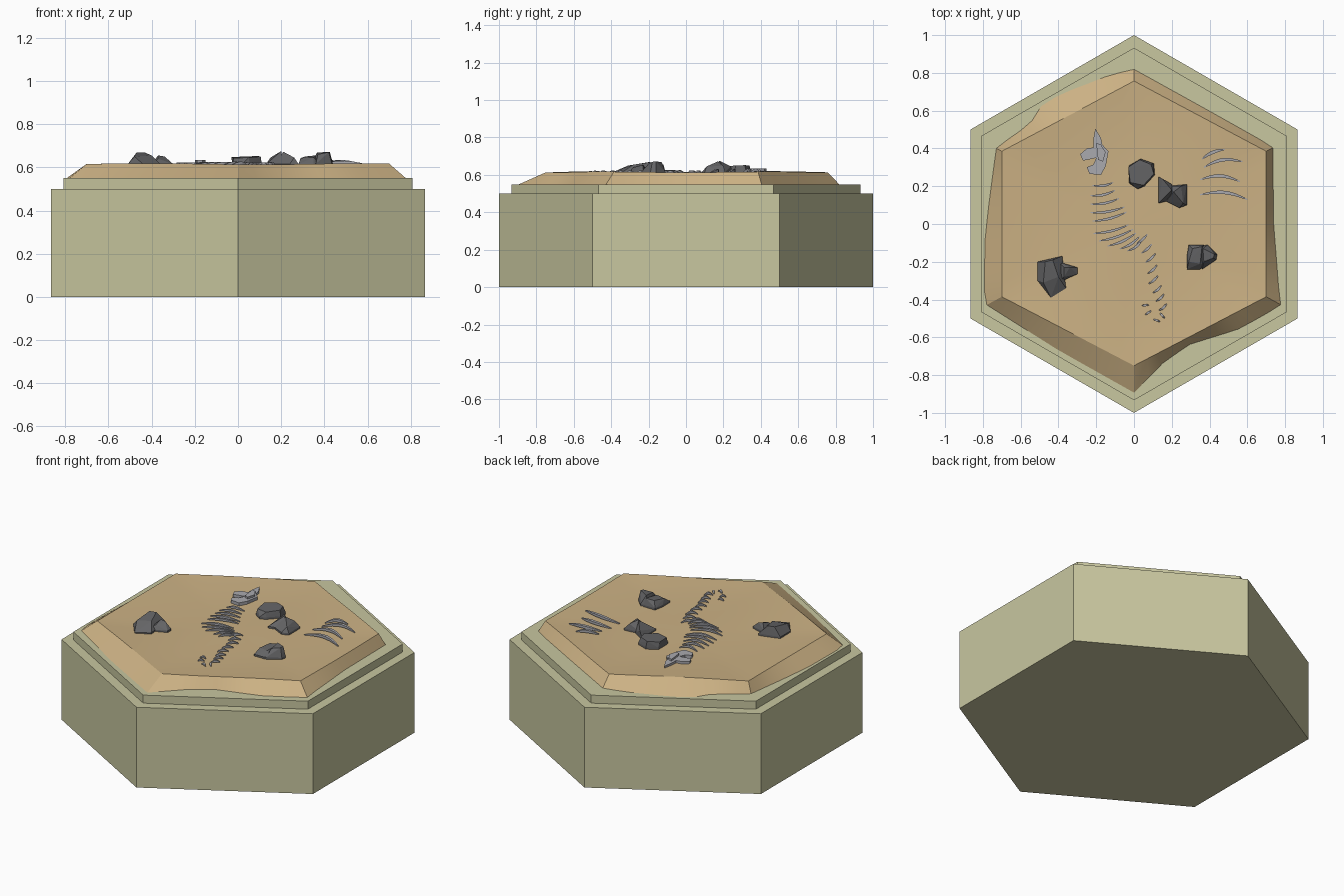
import bpy, bmesh, math
from mathutils import Vector

if "Cube" in bpy.data.objects:
    bpy.data.objects.remove(bpy.data.objects["Cube"])


def material(name, rgb):
    m = bpy.data.materials.new(name)
    m.diffuse_color = (*rgb, 1)
    m.use_nodes = True
    m.node_tree.nodes["Principled BSDF"].inputs["Base Color"].default_value = m.diffuse_color
    return m


STONE = material("pale_stone", (0.58, 0.57, 0.35))
SAND = material("sand", (0.60, 0.44, 0.23))
ROCK = material("dark_rock", (0.13, 0.13, 0.135))
BONE = material("bone", (0.40, 0.40, 0.43))


def finish(bm, name, mat, smooth=None):
    bmesh.ops.recalc_face_normals(bm, faces=bm.faces)
    me = bpy.data.meshes.new(name)
    bm.to_mesh(me)
    bm.free()
    ob = bpy.data.objects.new(name, me)
    bpy.context.collection.objects.link(ob)
    me.materials.append(mat)
    if smooth:
        bpy.ops.object.select_all(action='DESELECT')
        bpy.context.view_layer.objects.active = ob
        ob.select_set(True)
        bpy.ops.object.shade_smooth_by_angle(angle=math.radians(smooth))
    return ob


def prism(bm, outline, z0, z1):
    lo = [bm.verts.new((x, y, z0)) for x, y in outline]
    hi = [bm.verts.new((x, y, z1)) for x, y in outline]
    n = len(lo)
    bm.faces.new(lo)
    bm.faces.new(hi)
    for i in range(n):
        bm.faces.new((lo[i], lo[(i + 1) % n], hi[(i + 1) % n], hi[i]))


# Hexagonal base and its raised step
for name, r, z0, z1 in (("hex_base", 1, 0, 0.5), ("hex_step", 0.933, 0.5, 0.55)):
    bm = bmesh.new()
    prism(bm, [(r * math.sin(i * math.pi / 3), r * math.cos(i * math.pi / 3)) for i in range(6)], z0, z1)
    finish(bm, name, STONE)


# Gently dished sand height
def height(x, y):
    t = max(abs(x) / 0.7, (abs(y) + 0.53 * abs(x)) / 0.757)
    return 0.601 + 0.015 * min(t, 1) ** 3 + 0.003 * math.sin(6 * x + 1) * math.cos(5 * y)


# Sand bed: hexagonal rim with an irregular foot
foot = [(0, .82), (-.13, .79), (-.23, .75), (-.39, .69), (-.5, .62), (-.55, .53), (-.68, .44), (-.73, .40),
        (-.77, .1), (-.79, -.08), (-.795, -.42), (-.4, -.67), (0, -.895), (.16, -.73), (.3, -.635), (.42, -.6),
        (.56, -.555), (.72, -.465), (.79, -.42), (.77, -.38), (.74, 0), (.735, .41), (.37, .615)]
polar = sorted((math.atan2(y, x), math.hypot(x, y)) for x, y in foot)
polar = [(polar[-1][0] - math.tau, polar[-1][1])] + polar + [(polar[0][0] + math.tau, polar[0][1])]


def foot_point(x, y):
    a = math.atan2(y, x)
    for (a0, r0), (a1, r1) in zip(polar, polar[1:]):
        if a0 <= a <= a1:
            # intersection of the ray with the straight outline segment
            r = r0 * r1 * math.sin(a1 - a0) / (r0 * math.sin(a - a0) + r1 * math.sin(a1 - a))
            return (r * math.cos(a), r * math.sin(a), 0.549)


corners = [(0, .757), (-.7, .385), (-.7, -.385), (0, -.75), (.7, -.385), (.7, .385)]
rim = [Vector(corners[i]).lerp(Vector(corners[(i + 1) % 6]), k / 10) for i in range(6) for k in range(10)]
bm = bmesh.new()
rings = [[bm.verts.new(foot_point(*p)) for p in rim]]
for s in (1, .85, .65, .45, .25):
    rings.append([bm.verts.new((p.x * s, p.y * s, height(p.x * s, p.y * s))) for p in rim])
for a, b in zip(rings, rings[1:]):
    for i in range(60):
        j = (i + 1) % 60
        bm.faces.new((a[i], a[j], b[j], b[i]))
mid = bm.verts.new((0, 0, height(0, 0)))
for i in range(60):
    bm.faces.new((rings[-1][i], rings[-1][(i + 1) % 60], mid))
bm.faces.new(rings[0])
finish(bm, "sand_bed", SAND, 25)


# Faceted rocks: each chunk is a hull of a buried outline and a few top points
def rock(name, chunks):
    bm = bmesh.new()
    for outline, tops in chunks:
        pts = [(x, y, z) for x, y in outline for z in (0.58, 0.615)] + tops
        vs = [bm.verts.new(p) for p in pts]
        res = bmesh.ops.convex_hull(bm, input=vs)
        junk = {v for v in res["geom_interior"] + res["geom_unused"] if isinstance(v, bmesh.types.BMVert)}
        bmesh.ops.delete(bm, geom=list(junk), context='VERTS')
    finish(bm, name, ROCK)


rock("rock_left", [
    ([(-.51, -.20), (-.38, -.17), (-.36, -.34), (-.44, -.39), (-.51, -.30)],
     [(-.47, -.20, .668), (-.43, -.19, .668), (-.40, -.28, .655), (-.48, -.31, .65)]),
    ([(-.40, -.20), (-.30, -.23), (-.30, -.265), (-.40, -.31)],
     [(-.37, -.23, .655), (-.34, -.23, .65), (-.37, -.28, .64)])])
rock("rock_back", [
    ([(-.025, .31), (.035, .345), (.105, .32), (.11, .26), (.055, .20), (.02, .185), (-.025, .215)],
     [(-.03, .30, .647), (.03, .34, .65), (.09, .315, .652), (.105, .265, .65), (.05, .205, .645), (-.02, .22, .643)])])
rock("rock_middle", [
    ([(.13, .25), (.20, .21), (.21, .13), (.13, .11), (.14, .17)],
     [(.15, .24, .645), (.20, .18, .675), (.16, .14, .64)]),
    ([(.18, .20), (.28, .21), (.28, .10), (.24, .085), (.17, .12)],
     [(.21, .17, .672), (.25, .20, .648), (.26, .11, .645)])])
rock("rock_right", [
    ([(.29, -.11), (.37, -.11), (.38, -.22), (.35, -.24), (.28, -.24), (.28, -.17)],
     [(.31, -.13, .65), (.36, -.12, .655), (.35, -.21, .645), (.29, -.20, .643)]),
    ([(.34, -.12), (.39, -.11), (.44, -.16), (.435, -.19), (.36, -.24)],
     [(.365, -.13, .668), (.425, -.16, .672), (.42, -.18, .67), (.37, -.20, .66)])])


# Curved tapered rib bedded in the sand, bowed in plan and arched upwards
def rib(bm, x0, y0, x1, y1, bow, rise, w):
    a, b = Vector((x0, y0)), Vector((x1, y1))
    n = Vector((y0 - y1, x1 - x0)).normalized()
    if n.y < 0:
        n = -n
    prev = None
    steps = 7
    for k in range(steps + 1):
        t = k / steps
        arc = math.sin(math.pi * t)
        p = a.lerp(b, t) + n * bow * arc
        z = height(p.x, p.y) + 0.002 + rise * arc
        r = w * (0.35 + 0.65 * arc)
        ring = [bm.verts.new((p.x + n.x * dx * r, p.y + n.y * dx * r, z + dz * r))
                for dx, dz in ((1, -.9), (1, .9), (-1, .9), (-1, -.9))]
        if prev:
            for i in range(4):
                bm.faces.new((prev[i], prev[(i + 1) % 4], ring[(i + 1) % 4], ring[i]))
        if k in (0, steps):
            bm.faces.new(ring)
        prev = ring


# Long rib cage: left end to right end of each rib
cage = [(-.22, .205, -.11, .22), (-.23, .15, -.10, .178), (-.23, .105, -.08, .135), (-.23, .06, -.05, .09),
        (-.22, .015, -.04, .063), (-.215, -.05, -.03, -.005), (-.185, -.09, -.005, -.028),
        (-.14, -.117, .01, -.048), (-.075, -.132, .03, -.065), (-.035, -.143, .045, -.082)]
bm = bmesh.new()
for r in cage:
    rib(bm, *r, -0.01, 0.015, 0.007)
finish(bm, "rib_cage", BONE)

# Tail bones shrinking into a curl
tail = [(.045, -.08), (.07, -.13), (.09, -.18), (.10, -.24), (.105, -.295), (.125, -.345), (.14, -.39), (.155, -.44)]
bm = bmesh.new()
for i, (x, y) in enumerate(tail):
    s = 0.032 - 0.0015 * i
    rib(bm, x - s, y - s * .8, x + s * .8, y + s * .8, -0.004, 0.012, 0.007)
for x, y, a in ((.15, -.485, 2.3), (.12, -.51, 2.8), (.075, -.47, .6), (.06, -.43, .1)):
    dx, dy = .018 * math.cos(a), .018 * math.sin(a)
    rib(bm, x - dx, y - dy, x + dx, y + dy, 0, 0.01, 0.006)
finish(bm, "tail_bones", BONE)

# Separate group of large ribs on the right
bm = bmesh.new()
for r in ((.35, .155, .60, .13), (.35, .235, .56, .225), (.37, .30, .575, .33), (.36, .345, .48, .395)):
    rib(bm, *r, 0.025 if r[3] < .38 else .01, 0.016, 0.009)
finish(bm, "loose_ribs", BONE)

# Skull: forked slab with a domed brow
skull = [(-.205, .505), (-.175, .455), (-.168, .42), (-.135, .385), (-.15, .305), (-.175, .26), (-.235, .265),
         (-.25, .30), (-.215, .315), (-.20, .35), (-.27, .335), (-.285, .37), (-.25, .40), (-.215, .405), (-.215, .45)]
bm = bmesh.new()
prism(bm, skull, 0.595, 0.622)
prism(bm, [(-.20, .43), (-.175, .42), (-.15, .38), (-.165, .33), (-.19, .34), (-.195, .38)], 0.60, 0.634)
finish(bm, "skull", BONE)
